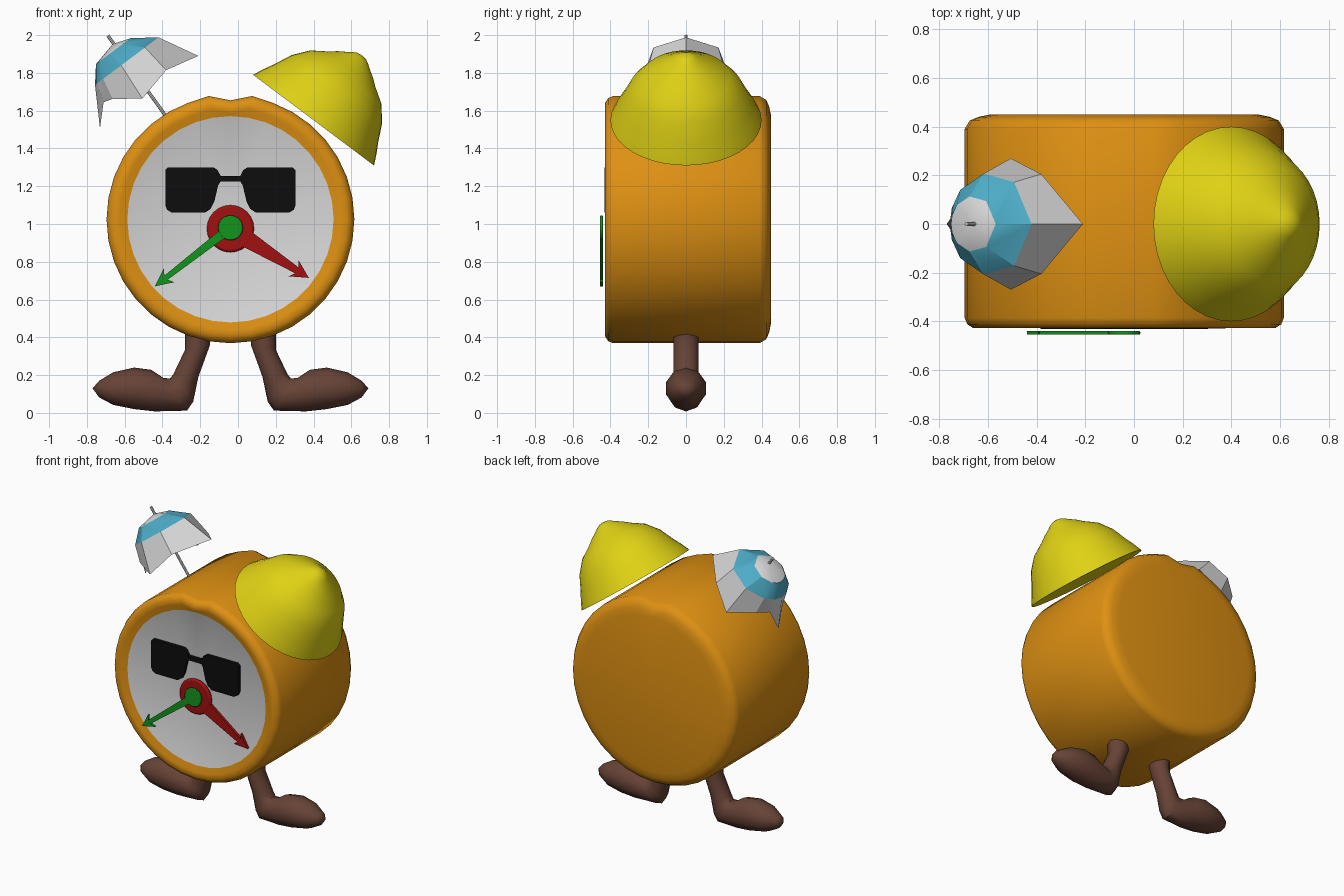
import bpy, bmesh, math
from mathutils import Vector

if "Cube" in bpy.data.objects:
    bpy.data.objects.remove(bpy.data.objects["Cube"])

MID = -0.04  # centre line of the clock in x


def mat(name, rgb):
    m = bpy.data.materials.new(name)
    m.diffuse_color = (*rgb, 1)
    m.use_nodes = True
    m.node_tree.nodes["Principled BSDF"].inputs["Base Color"].default_value = m.diffuse_color
    return m


orange = mat("orange", (0.73, 0.28, 0.006))
white = mat("white", (0.68, 0.68, 0.68))
yellow = mat("yellow", (0.74, 0.64, 0.007))
blue = mat("sky_blue", (0.075, 0.42, 0.58))
brown = mat("brown", (0.135, 0.056, 0.037))
red = mat("red", (0.36, 0.005, 0.005))
green = mat("green", (0.006, 0.3, 0.012))
black = mat("black", (0.004, 0.004, 0.004))


def finish(name, bm, mats, angle=40, recalc=True):
    if recalc:
        bmesh.ops.recalc_face_normals(bm, faces=bm.faces)
    me = bpy.data.meshes.new(name)
    bm.to_mesh(me)
    bm.free()
    for m in mats:
        me.materials.append(m)
    for p in me.polygons:
        p.use_smooth = True
    me.set_sharp_from_angle(angle=math.radians(angle))
    ob = bpy.data.objects.new(name, me)
    bpy.context.collection.objects.link(ob)
    return ob


def loft(name, rings, mats, pick=lambda i: 0, angle=40, caps=False):
    """Skin a list of closed rings; a ring of one point closes to a tip."""
    bm = bmesh.new()
    vs = [[bm.verts.new(p) for p in ring] for ring in rings]
    for i, (a, b) in enumerate(zip(vs, vs[1:])):
        n = max(len(a), len(b))
        for k in range(n):
            j = (k + 1) % n
            quad = [a[k % len(a)], a[j % len(a)], b[j % len(b)], b[k % len(b)]]
            f = bm.faces.new(list(dict.fromkeys(quad)))
            f.material_index = pick(i)
    if caps:
        for r in (vs[0], vs[-1]):
            if len(r) > 2:
                bm.faces.new(r)
    return finish(name, bm, mats, angle)


def lathe_rings(profile, centre, u, v, w, segs, shape=lambda a, r: r):
    rings = []
    for r, h in profile:
        angles = [math.tau * k / segs for k in range(segs)] if r else [0]
        rings.append([centre + w * h + (u * math.cos(a) + v * math.sin(a)) * shape(a, r)
                      for a in angles])
    return rings


def plate(name, outlines, y0, y1, m, bevel=0.0):
    """Extrude outlines in x, z between two depths."""
    bm = bmesh.new()
    for pts in outlines:
        f = bm.faces.new([bm.verts.new((x, y0, z)) for x, z in pts])
        ext = bmesh.ops.extrude_face_region(bm, geom=[f])["geom"]
        for e in ext:
            if isinstance(e, bmesh.types.BMVert):
                e.co.y = y1
    ob = finish(name, bm, [m], 30)
    if bevel:
        b = ob.modifiers.new("soft_edge", 'BEVEL')
        b.width, b.segments = bevel, 2
    return ob


X, Y, Z = Vector((1, 0, 0)), Vector((0, 1, 0)), Vector((0, 0, 1))


# Clock body with a dent on top, the last two strips form the white dial
def dent(a, r):
    d = abs(math.degrees(a) - 90)
    if r < 0.56:
        return r
    return r * (0.96 if d < 5 else 1.01 if d < 15 else 1.0)


body = [(0, .45), (.55, .45), (.60, .44), (.635, .425), (.656, .39), (.656, -.385),
        (.645, -.412), (.62, -.428), (.585, -.428), (.546, -.41), (0, -.41)]
loft("clock_body", lathe_rings(body, Vector((MID, 0, 1.025)), X, Z, Y, 36, dent),
     [orange, white], lambda i: 1 if i == len(body) - 2 else 0)

# Bell, tilted to the right
bell = [(0, 0), (.40, 0), (.375, .055), (.345, .11), (.30, .205), (.235, .285), (.155, .338),
        (.115, .37), (.075, .395), (.055, .41), (.03, .424), (0, .428)]
loft("bell", lathe_rings(bell, Vector((.40, 0, 1.55)), Vector((.8, 0, -.6)), Y,
                         Vector((.6, 0, .8)), 40), [yellow])

# Umbrella canopy: four corners with raised edges between them
c, u, w = Vector((-.47, 0, 1.695)), Vector((.8, 0, .6)), Vector((-.6, 0, .8))
half = [(0, .325, 0), (55, .25, .042), (100, .274, -.003), (138, .235, .09),
        (162, .235, .105), (180, .322, .005)]
rim = half + [(360 - a, r, h) for a, r, h in half[-2:0:-1]]


def canopy_ring(radius, height, shift):
    return [c + w * height + u * (math.cos(math.radians(a)) * radius + shift)
            + Y * math.sin(math.radians(a)) * radius for a, r, h in rim]


edge = [c + w * h + (u * math.cos(math.radians(a)) + Y * math.sin(math.radians(a))) * r
        for a, r, h in rim]
loft("umbrella_canopy", [[c + w * .322], canopy_ring(.115, .29, -.02),
                         canopy_ring(.21, .205, .005), edge],
     [white, blue], lambda i: 1 if i == 1 else 0, 25)

# Umbrella stick
loft("umbrella_stick", lathe_rings([(.009, 0), (.009, .545)], Vector((-.37, 0, 1.555)),
     Y, Vector((.8, 0, .6)), Vector((-.585, 0, .811)), 8), [white], caps=True)

# Legs with feet: each section is upper x, z, lower x, z and half width
sections = [(.20, .42, .07, .42, .07), (.20, .335, .068, .36, .07), (.262, .205, .13, .19, .07),
            (.28, .182, .157, .06, .07), (.315, .185, .19, .012, .08), (.38, .228, .36, .008, .10),
            (.47, .24, .47, .02, .11), (.58, .215, .58, .042, .092), (.655, .17, .655, .082, .05),
            (.69, .13, .69, .13, 0)]
for name, side in (("right_leg", 1), ("left_leg", -1)):
    rings = []
    for x0, z0, x1, z1, wid in sections:
        top, low = Vector((x0, 0, z0)), Vector((x1, 0, z1))
        ring = []
        for k in range(10 if wid else 1):
            a = math.tau * k / 10
            p = (top + low) / 2 + (top - low) / 2 * math.cos(a) + Y * wid * math.sin(a)
            p.x = MID + side * (p.x - MID)
            ring.append(p)
        rings.append(ring)
    loft(name, rings, [brown], angle=50, caps=True)

# Sunglasses: two lenses and a bridge
lens = [(.345, 1.285), (.33, 1.30), (.09, 1.30), (.068, 1.285), (.052, 1.255), (.052, 1.225),
        (.065, 1.205), (.085, 1.12), (.105, 1.08), (.135, 1.06), (.31, 1.06), (.335, 1.075),
        (.345, 1.10)]
bridge = [(-.055, 1.255), (.055, 1.255), (.055, 1.225), (-.055, 1.225)]
plate("sunglasses", [[(MID + s * x, z) for x, z in lens] for s in (1, -1)]
      + [[(MID + x, z) for x, z in bridge]], -.432, -.405, black)


# Clock hands: round hub, tapered arm and barbed arrow head
def hand(name, hub, radius, tip, base, neck, barb, y0, y1, m, bevel):
    hub, tip = Vector(hub), Vector(tip)
    d = (tip - hub).normalized()
    n = Vector((-d.y, d.x))
    length = (tip - hub).length
    half_arm = [(radius * .8, base), (length - .075, neck), (length - .095, barb), (length, 0)]
    pts = half_arm + [(l, -s) for l, s in half_arm[-2::-1]]
    arm = [hub + d * l + n * s for l, s in pts]
    disc = [hub + Vector((math.cos(math.tau * k / 24), math.sin(math.tau * k / 24))) * radius
            for k in range(24)]
    plate(name + "_hub", [disc], y0, y1, m, bevel)
    plate(name + "_arm", [arm], y0 + .001, y1, m)


hand("red_hand", (MID, .975), .125, (.375, .715), .046, .018, .05, -.43, -.405, red, .012)
hand("green_hand", (MID, .98), .066, (-.44, .67), .024, .014, .046, -.455, -.44, green, .005)
